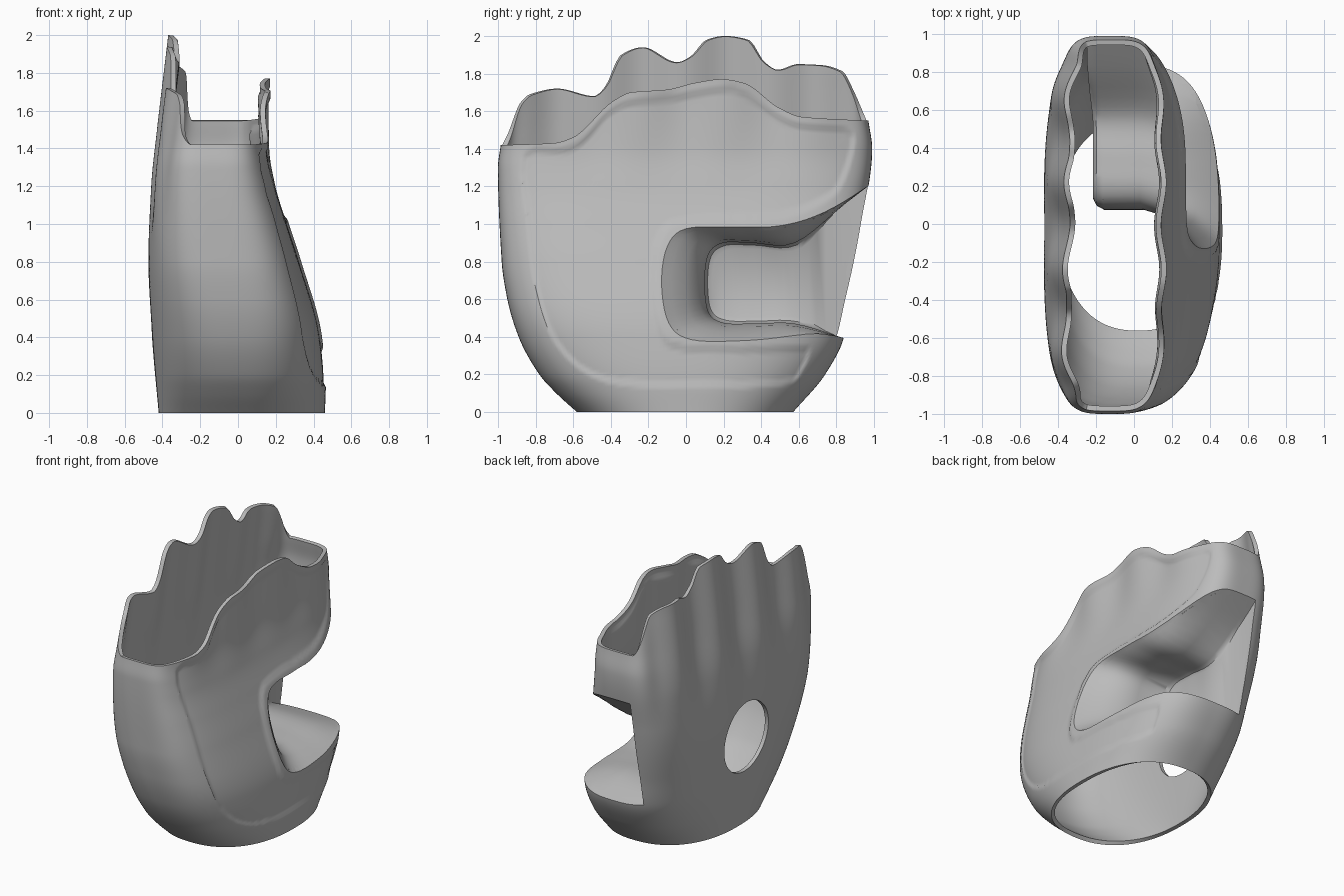
import bpy, bmesh, math
from mathutils import Vector

if "Cube" in bpy.data.objects:
    bpy.data.objects.remove(bpy.data.objects["Cube"], do_unlink=True)

grey = bpy.data.materials.new("matte grey")
grey.use_nodes = True
grey.diffuse_color = (0.5, 0.5, 0.5, 1)
grey.node_tree.nodes["Principled BSDF"].inputs["Base Color"].default_value = (0.5, 0.5, 0.5, 1)


def curve(table, t):
    """Smooth interpolation through (t, value) pairs without overshoot."""
    if t <= table[0][0]:
        return table[0][1]
    if t >= table[-1][0]:
        return table[-1][1]
    i = max(k for k in range(len(table) - 1) if table[k][0] <= t)

    def slope(k):
        return (table[k + 1][1] - table[k][1]) / (table[k + 1][0] - table[k][0])

    def tangent(k):
        p, q = slope(max(k - 1, 0)), slope(min(k, len(table) - 2))
        return 0 if p * q <= 0 else 2 * p * q / (p + q)

    h = table[i + 1][0] - table[i][0]
    s = (t - table[i][0]) / h
    return ((2*s**3 - 3*s**2 + 1) * table[i][1] + (s**3 - 2*s**2 + s) * h * tangent(i)
            + (3*s**2 - 2*s**3) * table[i + 1][1] + (s**3 - s**2) * h * tangent(i + 1))


def step(t):
    t = min(max(t, 0), 1)
    return t * t * (3 - 2 * t)


def spline(points, n, closed=False):
    """Catmull-Rom path through 2D points."""
    pts = [Vector(p) for p in points]
    m = len(pts)
    get = (lambda k: pts[k % m]) if closed else (lambda k: pts[min(max(k, 0), m - 1)])
    out = []
    for i in range(m if closed else m - 1):
        a, b, c, d = (get(i + k) for k in (-1, 0, 1, 2))
        for j in range(n):
            s = j / n
            out.append(0.5 * (2*b + (c - a)*s + (2*a - 5*b + 4*c - d)*s*s + (3*b - a - 3*c + d)*s**3))
    return out if closed else out + [pts[-1]]


# Body extents by height
LEFT = [(0, -.42), (.4, -.455), (.8, -.475), (1.2, -.455), (1.5, -.42), (2, -.36)]
RIGHT = [(0, .46), (.15, .465), (.4, .445), (.8, .335), (1, .27), (1.2, .21), (1.4, .175), (1.75, .165)]
FRONT = [(0, -.58), (.1, -.69), (.2, -.78), (.4, -.89), (.6, -.95), (.8, -.98), (1.3, -1), (1.42, -.985),
         (1.7, -.95)]
BACK = [(0, .57), (.2, .74), (.4, .84), (.6, .87), (1, .935), (1.4, .99), (1.55, .97), (1.8, .94)]
SQUARE = [(0, 2.3), (.5, 3), (1, 3.7), (1.5, 4)]
# Rim heights along y: scalloped tall wall and lower wall
TALL = [(-.968, 1.42), (-.945, 1.48), (-.9, 1.64), (-.85, 1.69), (-.7, 1.72), (-.5, 1.68), (-.44, 1.73),
        (-.35, 1.9), (-.23, 1.94), (-.04, 1.86), (.03, 1.89), (.12, 1.98), (.22, 2), (.35, 1.98),
        (.44, 1.86), (.51, 1.82), (.62, 1.85), (.75, 1.845), (.87, 1.81), (.92, 1.7), (.968, 1.55)]
LOW = [(-.95, 1.42), (-.7, 1.43), (-.6, 1.46), (-.4, 1.65), (-.3, 1.7), (-.1, 1.715), (.05, 1.75),
       (.2, 1.77), (.32, 1.75), (.5, 1.62), (.62, 1.57), (.95, 1.55)]
# Outline of the sunken side panel in (y, z)
PANEL = spline([(-.87, 1.37), (-.65, 1.4), (-.54, 1.46), (-.36, 1.64), (0, 1.69), (.2, 1.73), (.3, 1.71),
                (.5, 1.57), (.62, 1.53), (.85, 1.51), (.9, 1.44), (.84, 1.23), (.75, 1.13), (.5, 1.035),
                (0, 1.01), (-.13, .93), (-.165, .7), (-.13, .44), (0, .35), (.58, .345), (.66, .33),
                (.62, .22), (.5, .145), (-.2, .14), (-.5, .19), (-.7, .37), (-.8, .65), (-.84, 1)], 3, True)


def panel_depth(y, z):
    inside, near = False, 9
    p = Vector((y, z))
    for a, b in zip(PANEL, PANEL[1:] + PANEL[:1]):
        if (a.y > z) != (b.y > z) and y < a.x + (z - a.y) / (b.y - a.y) * (b.x - a.x):
            inside = not inside
        d = b - a
        t = min(max((p - a).dot(d) / d.length_squared, 0), 1)
        near = min(near, (p - a - d * t).length)
    return 0.012 * step(near / 0.022) if inside else 0


def wall(phi, z, shrink=0):
    """Point of the outer surface at an angle and height."""
    x0, x1, y0, y1 = (curve(t, z) for t in (LEFT, RIGHT, FRONT, BACK))
    n = curve(SQUARE, z)
    c, s = math.cos(phi), math.sin(phi)
    r = (abs(c)**n + abs(s)**n) ** (-1 / n)
    y = (y0 + y1) / 2 + ((y1 - y0) / 2 - shrink) * r * s
    # finger flutes, deep on the tall wall and faint on the low one
    depth = 0.024 * step((z - .8) / .8) if c < 0 else 0.014 * step((z - 1.15) / .55)
    flute = depth * (math.cos(math.tau * (y - .22) / .46) - .6) * step((1 - abs(y)) / .2)
    return Vector(((x0 + x1) / 2 + ((x1 - x0) / 2 - shrink + flute) * r * c, y, z))


def new_object(name, verts, faces):
    mesh = bpy.data.meshes.new(name)
    mesh.from_pydata(verts, [], faces)
    bm = bmesh.new()
    bm.from_mesh(mesh)
    bmesh.ops.recalc_face_normals(bm, faces=bm.faces)
    bm.to_mesh(mesh)
    bm.free()
    mesh.materials.append(grey)
    ob = bpy.data.objects.new(name, mesh)
    bpy.context.collection.objects.link(ob)
    return ob


def grid_faces(rows, cols):
    return [(j*cols + i, j*cols + (i+1) % cols, (j+1)*cols + (i+1) % cols, (j+1)*cols + i)
            for j in range(rows) for i in range(cols)]


def select_only(ob):
    bpy.ops.object.select_all(action='DESELECT')
    bpy.context.view_layer.objects.active = ob
    ob.select_set(True)


def modify(ob, kind, **settings):
    mod = ob.modifiers.new(kind, kind)
    for key, value in settings.items():
        setattr(mod, key, value)
    select_only(ob)
    bpy.ops.object.modifier_apply(modifier=mod.name)


def boolean(ob, other, operation):
    modify(ob, 'BOOLEAN', object=other, operation=operation, solver='EXACT')


# Open shell with scalloped rim and sunken panel
COLS, ROWS = 304, 76
angles = [math.tau * i / COLS for i in range(COLS)]
rims = [curve(TALL if math.cos(a) < 0 else LOW, wall(a, 1.5).y) for a in angles]
verts = []
for j in range(ROWS + 1):
    for a, rim in zip(angles, rims):
        p = wall(a, rim * j / ROWS)
        if math.cos(a) > 0:
            p.x -= panel_depth(p.y, p.z)
        verts.append(p)
shell = new_object("hand_shell", verts, grid_faces(ROWS, COLS))
modify(shell, 'SOLIDIFY', thickness=0.028, offset=-1)

# Solid core that trims the thumb pocket
verts = [wall(a, 1.4 * j / 36, 0.016) for j in range(37) for a in angles[::2]]
n = COLS // 2
core = new_object("pocket_trimmer", verts,
                  grid_faces(36, n) + [tuple(range(n)), tuple(range(36 * n, 37 * n))])

# Thumb cavity lofted from a deep profile to a flared mouth, open at the back
deep = spline([(1.15, .3), (.85, .39), (.58, .47), (.35, .47), (.2, .475), (.12, .53), (.1, .69), (.12, .84),
               (.2, .9), (.35, .9), (.58, .9), (.85, 1.11), (1.15, 1.34)], 5)
mouth = spline([(1.15, .36), (.85, .395), (.58, .38), (.3, .375), (.03, .385), (-.09, .47), (-.13, .68),
                (-.1, .88), (0, .975), (.25, .985), (.5, 1), (.8, 1.11), (1.15, 1.35)], 5)
layers = [(0, 0, .04), (.02, 0, .015), (.07, 0, 0), (.45, 0, 0), (.65, .15, 0), (.82, .45, 0),
          (.93, .78, 0), (1, 1, 0), (1.5, 1, 0)]
verts = []
for f, mix, inset in layers:
    for p, q in zip(deep, mouth):
        v = p.lerp(q, mix)
        v += Vector((inset, (.69 - v.y) * inset * 4)) * (1 - step((v.x - .5) / .3))
        x = -.19 + f * (curve(RIGHT, v.y) + .19) - .04 * step((v.x - .5) / .4) * max(0, 1 - f)
        verts.append((x, v.x, v.y))
m = len(deep)
faces = grid_faces(len(layers) - 1, m)
for base in (0, (len(layers) - 1) * m):
    faces += [(base + k, base + k + 1, base + m - 2 - k, base + m - 1 - k) for k in range(m // 2 - 1)]
    faces.append((base + m // 2 - 1, base + m // 2, base + m // 2 + 1))
cavity = new_object("thumb_cavity_cutter", verts, faces)
pocket = new_object("thumb_pocket", verts, faces)
modify(pocket, 'SOLIDIFY', thickness=0.026, offset=1)
boolean(pocket, core, 'INTERSECT')
boolean(shell, cavity, 'DIFFERENCE')

# Round hole through the tall wall
rim = [(-.02 + .25 * math.cos(math.tau * k / 64), .65 + .25 * math.sin(math.tau * k / 64)) for k in range(64)]
hole = new_object("round_hole_cutter", [(x, y, z) for x in (-.7, -.28) for y, z in rim],
                  grid_faces(1, 64) + [tuple(range(64)), tuple(range(64, 128))])
boolean(shell, hole, 'DIFFERENCE')

for cutter in (core, cavity, hole):
    bpy.data.objects.remove(cutter, do_unlink=True)
for ob in (shell, pocket):
    select_only(ob)
    bpy.ops.object.shade_smooth_by_angle(angle=math.radians(35))
